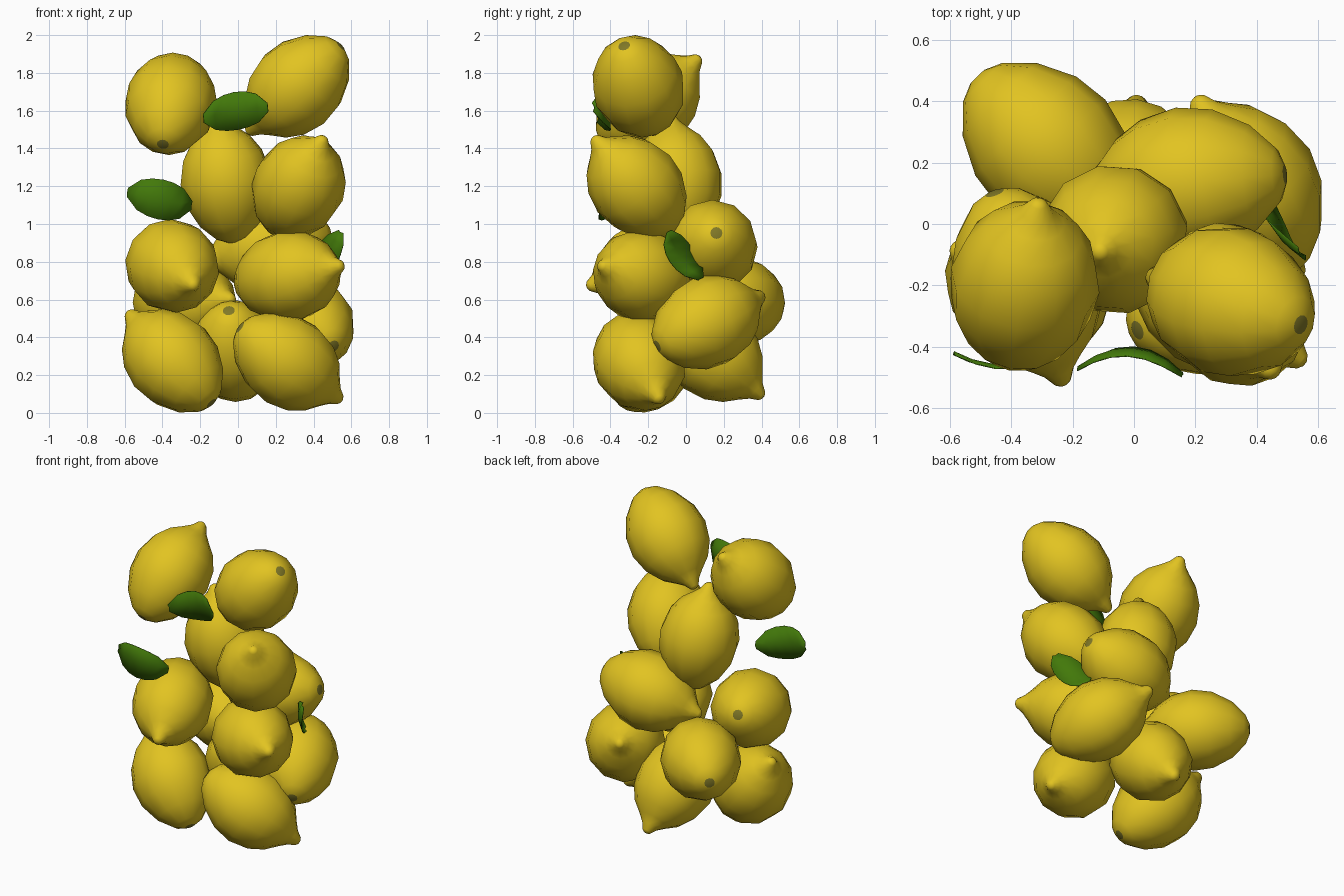
import bpy, bmesh, math
from mathutils import Vector

if "Cube" in bpy.data.objects:
    bpy.data.objects.remove(bpy.data.objects["Cube"])


def material(name, rgb):
    m = bpy.data.materials.new(name)
    m.diffuse_color = (*rgb, 1)
    m.use_nodes = True
    m.node_tree.nodes["Principled BSDF"].inputs["Base Color"].default_value = m.diffuse_color
    return m


YELLOW = material("lemon yellow", (0.76, 0.55, 0.015))
OLIVE = material("stem olive", (0.22, 0.19, 0.02))
GREEN = material("leaf green", (0.055, 0.19, 0.003))

# lemon outline: distance along the axis, radius (stem end to nipple)
PROFILE = [(-0.335, 0.032), (-0.31, 0.09), (-0.23, 0.17), (-0.11, 0.23),
           (0.01, 0.245), (0.13, 0.215), (0.215, 0.16), (0.27, 0.095),
           (0.31, 0.053), (0.35, 0.028), (0.36, 0.012)]
SIDES = 12


def finish(name, bm, mats):
    bmesh.ops.recalc_face_normals(bm, faces=bm.faces)
    me = bpy.data.meshes.new(name)
    bm.to_mesh(me)
    bm.free()
    for m in mats:
        me.materials.append(m)
    ob = bpy.data.objects.new(name, me)
    bpy.context.collection.objects.link(ob)
    for p in me.polygons:
        p.use_smooth = True
    return ob


def lemon(name, stem, tip):
    stem, tip = Vector(stem), Vector(tip)
    bm = bmesh.new()
    rings = []
    for h, r in PROFILE:
        rings.append([bm.verts.new((r * math.cos(a), r * math.sin(a), h))
                      for a in (2 * math.pi * i / SIDES for i in range(SIDES))])
    for a, b in zip(rings, rings[1:]):
        for i in range(SIDES):
            j = (i + 1) % SIDES
            bm.faces.new((a[i], a[j], b[j], b[i]))
    bm.faces.new(rings[-1])
    bm.faces.new(rings[0][::-1]).material_index = 1   # stem scar
    ob = finish(name, bm, (YELLOW, OLIVE))
    ob.rotation_euler = (tip - stem).to_track_quat('Z', 'Y').to_euler()
    ob.location = (stem + tip) / 2


def leaf(name, center, along, across, bend):
    c, u, w = Vector(center), Vector(along), Vector(across)
    n = u.cross(w).normalized()
    bm = bmesh.new()
    rows = []
    steps = 6
    for i in range(steps + 1):
        t = i / steps * 2 - 1
        half = 0.5 * math.sqrt(1 - 0.95 * t * t)
        mid = c + u * t / 2 + n * bend * t * t
        rows.append([bm.verts.new(mid + w * half * s + n * 0.01 * abs(s))
                     for s in (-1, 0, 1)])
    for a, b in zip(rows, rows[1:]):
        for k in (0, 1):
            bm.faces.new((a[k], a[k + 1], b[k + 1], b[k]))
    ob = finish(name, bm, (GREEN,))
    mod = ob.modifiers.new("thickness", 'SOLIDIFY')
    mod.thickness = 0.004
    mod.offset = 0


# lemons: stem end, nipple end
LEMONS = [
    ((-0.40, -0.45, 1.41), (-0.31, 0.07, 1.88)),   # top left
    ((0.55, -0.33, 1.95), (0.06, -0.17, 1.49)),    # top right
    ((-0.02, -0.01, 0.90), (-0.11, -0.09, 1.57)),  # upper middle
    ((0.19, -0.04, 0.94), (0.46, -0.50, 1.47)),    # upper right
    ((-0.46, 0.12, 0.88), (-0.23, -0.52, 0.67)),   # middle left
    ((0.0, -0.02, 0.67), (0.55, -0.45, 0.78)),     # middle right
    ((-0.13, -0.31, 0.04), (-0.58, -0.08, 0.53)),  # bottom left
    ((0.0, -0.35, 0.46), (0.54, -0.14, 0.07)),     # bottom right
    ((0.48, 0.16, 0.95), (-0.15, 0.11, 0.81)),     # back upper
    ((-0.51, 0.48, 0.58), (-0.04, 0.0, 0.60)),     # back left
    ((0.51, -0.16, 0.35), (0.21, 0.40, 0.62)),     # back right
    ((-0.05, -0.12, 0.55), (0.01, 0.40, 0.09)),    # back bottom
]
for i, (s, t) in enumerate(LEMONS):
    lemon(f"lemon_{i + 1}", s, t)

# leaves tucked between the fruit
leaf("leaf_top", (-0.01, -0.405, 1.60), (0.34, -0.02, 0.06), (-0.02, -0.03, 0.2), 0.07)
leaf("leaf_left", (-0.41, -0.455, 1.13), (0.34, 0.04, -0.07), (0.03, -0.01, 0.21), -0.06)
leaf("leaf_right", (0.465, -0.03, 0.83), (-0.10, 0.17, -0.25), (-0.11, 0.12, 0.07), 0.03)
